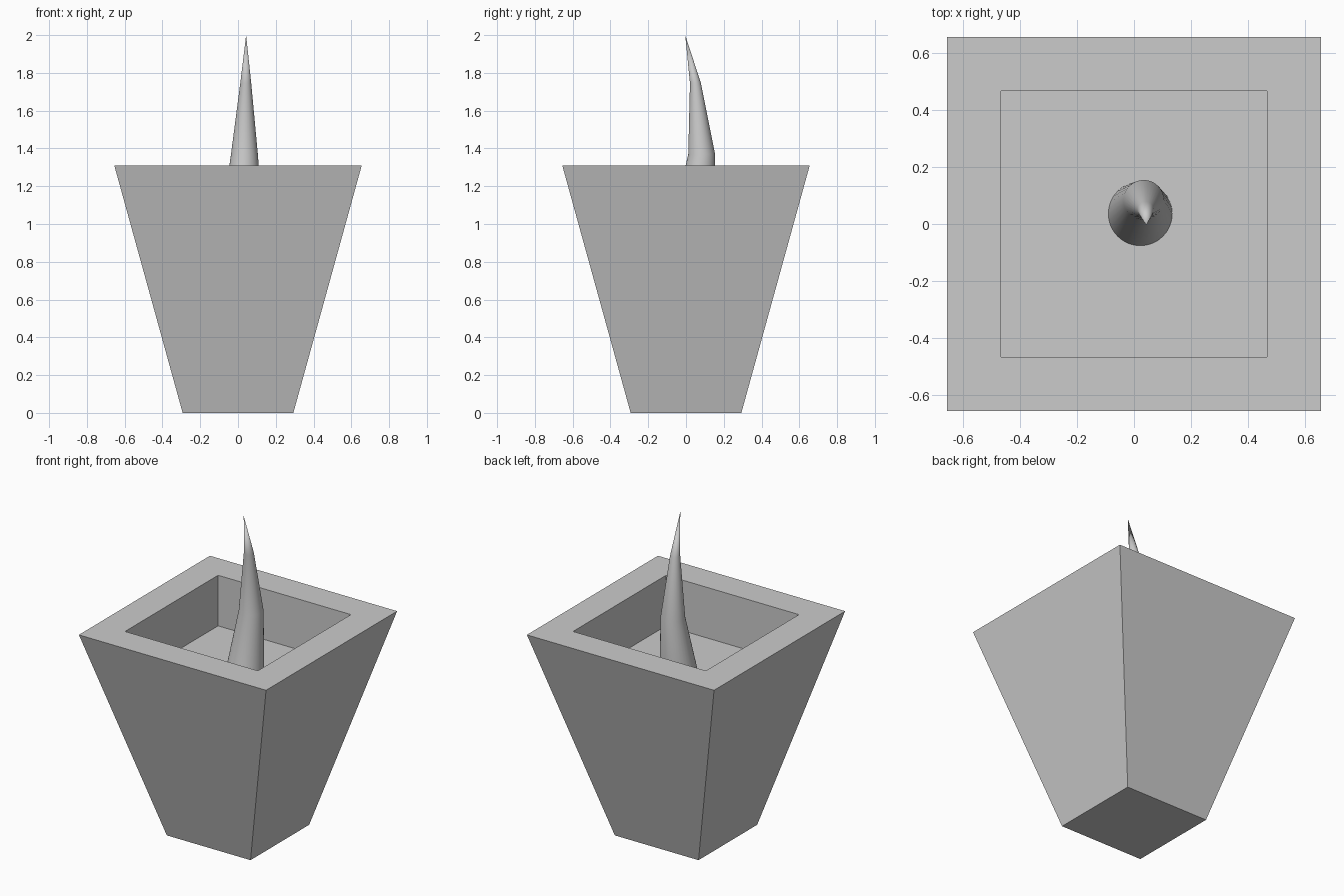
import bpy, bmesh, math

cube = bpy.data.objects.get("Cube")
if cube:
    bpy.data.objects.remove(cube, do_unlink=True)

grey = bpy.data.materials.new("light_grey")
grey.use_nodes = True
colour = (0.6, 0.6, 0.6, 1)
grey.diffuse_color = colour
grey.node_tree.nodes["Principled BSDF"].inputs["Base Color"].default_value = colour


def loft(name, rings, sides, turn=0.0):
    """Skin circles (x, y, z, radius) from first to last, capping both ends."""
    bm = bmesh.new()
    loops = []
    for x, y, z, r in rings:
        angles = [turn + math.tau * i / sides for i in range(sides)]
        loops.append([bm.verts.new((x + r * math.cos(a), y + r * math.sin(a), z))
                      for a in angles])
    for low, high in zip(loops, loops[1:]):
        for i in range(sides):
            j = (i + 1) % sides
            bm.faces.new((low[i], low[j], high[j], high[i]))
    bm.faces.new(loops[0][::-1])
    bm.faces.new(loops[-1])
    # A ring of zero radius closes to a point
    bmesh.ops.remove_doubles(bm, verts=bm.verts, dist=1e-5)
    bmesh.ops.recalc_face_normals(bm, faces=bm.faces)
    mesh = bpy.data.meshes.new(name)
    bm.to_mesh(mesh)
    bm.free()
    mesh.materials.append(grey)
    obj = bpy.data.objects.new(name, mesh)
    bpy.context.collection.objects.link(obj)
    return obj


# Square tapered pot: outer wall, flat rim, straight inner wall, floor
RIM, FLOOR = 1.31, 0.99
pot_profile = [(0.293, 0), (0.655, RIM), (0.465, RIM), (0.465, FLOOR)]
loft("pot", [(0, 0, z, half * math.sqrt(2)) for half, z in pot_profile],
     4, math.pi / 4)

# Bent spike growing from the pot floor
spike = loft("spike", [
    (0.022, 0.036, FLOOR, 0.112),
    (0.034, 0.083, 1.37, 0.071),
    (0.041, 0.05, 1.745, 0.029),
    (0.043, -0.004, 2.0, 0.0),
], 32)
bpy.ops.object.select_all(action='DESELECT')
spike.select_set(True)
bpy.context.view_layer.objects.active = spike
bpy.ops.object.shade_smooth_by_angle(angle=math.radians(40))
